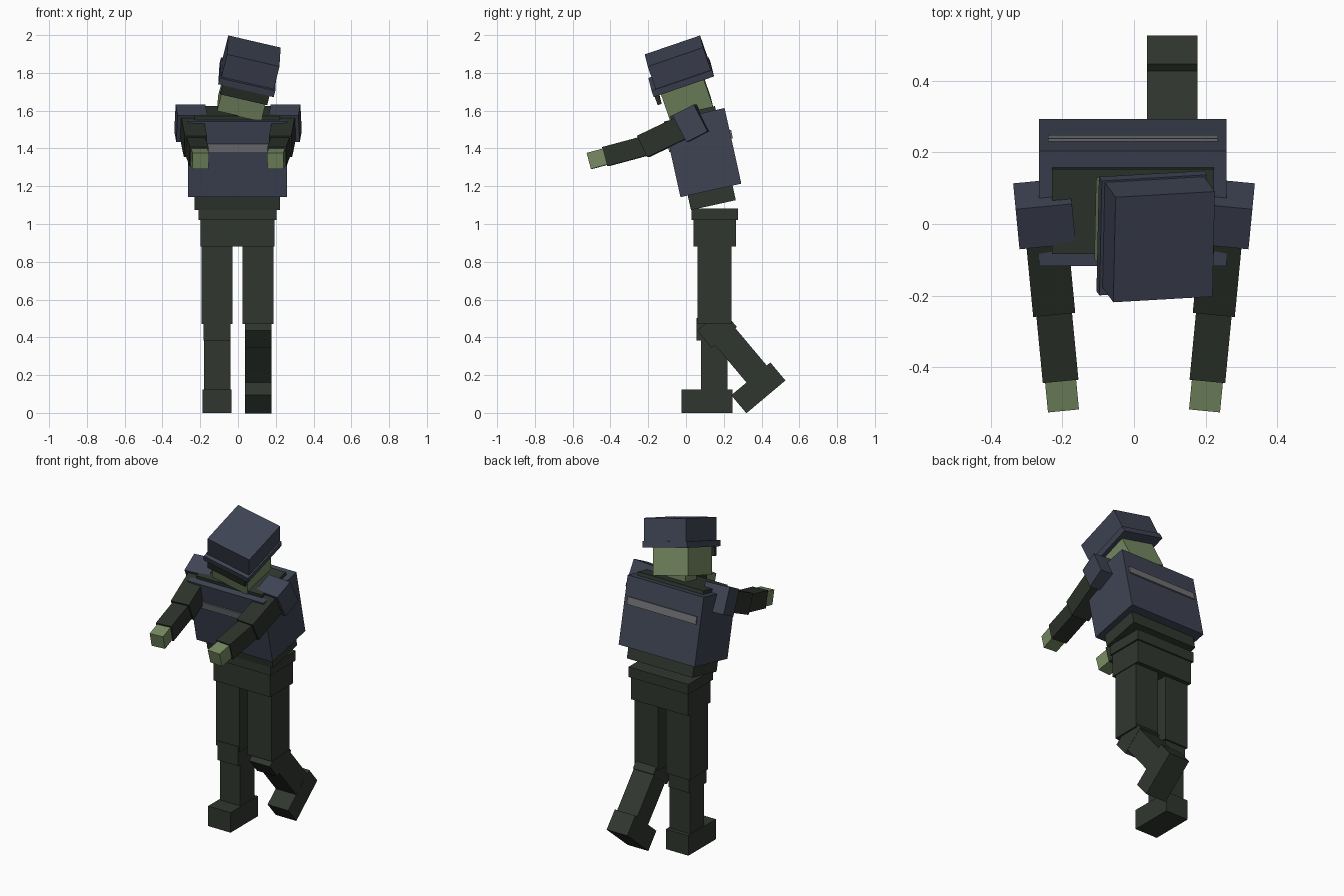
import bpy, bmesh
from math import radians
from mathutils import Matrix, Vector

if "Cube" in bpy.data.objects:
    bpy.data.objects.remove(bpy.data.objects["Cube"])


def material(name, rgb):
    m = bpy.data.materials.new(name)
    lin = [((c / 255 + 0.055) / 1.055) ** 2.4 for c in rgb]
    m.diffuse_color = (*lin, 1)
    m.use_nodes = True
    m.node_tree.nodes["Principled BSDF"].inputs["Base Color"].default_value = m.diffuse_color
    return m


NAVY = material("navy armour", (63, 68, 84))
CLOTH = material("dark green cloth", (48, 55, 47))
SLEEVE = material("dark sleeve", (44, 50, 42))
SKIN = material("green skin", (118, 138, 98))
GREY = material("grey stripe", (112, 113, 117))


def rot(axis, deg):
    return Matrix.Rotation(radians(deg), 4, axis)


def frame(origin, rotation=None):
    return Matrix.Translation(Vector(origin)) @ (rotation or Matrix.Identity(4))


def box(name, mat, x, y, z, at=None):
    """Box from (min, max) ranges along x, y, z inside the frame `at`."""
    bm = bmesh.new()
    bmesh.ops.create_cube(bm, size=1)
    for v in bm.verts:
        v.co = Vector([r[0] if c < 0 else r[1] for c, r in zip(v.co, (x, y, z))])
    mesh = bpy.data.meshes.new(name)
    bm.to_mesh(mesh)
    bm.free()
    mesh.materials.append(mat)
    ob = bpy.data.objects.new(name, mesh)
    ob.matrix_world = at or Matrix.Identity(4)
    bpy.context.collection.objects.link(ob)
    return ob


def sym(w):
    return (-w / 2, w / 2)


# Hips and belt
box("hips", CLOTH, (-0.198, 0.193), (0.04, 0.265), (0.88, 1.03))
box("belt", CLOTH, (-0.208, 0.203), (0.03, 0.275), (1.02, 1.083))

# Legs: one straight, one bent back at the knee
for side, cx, bend in (("left", -0.111, 0), ("right", 0.107, 40)):
    box(side + "_thigh", CLOTH, (cx - 0.083, cx + 0.081), (0.06, 0.24), (0.47, 0.9))
    knee = frame((cx, 0.15, 0.4725), rot('X', bend))
    box(side + "_knee", CLOTH, sym(0.142), (-0.094, 0.08), (-0.09, 0.03), knee)
    box(side + "_shin", CLOTH, sym(0.14), (-0.07, 0.07), (-0.36, 0.0), knee)
    box(side + "_boot", CLOTH, sym(0.155 if bend == 0 else 0.142),
        (-0.175, 0.095), (-0.4725, -0.348), knee)

# Leaning torso with vest and stripes
waist = frame((-0.003, 0.145, 1.10), rot('X', 12.5))
box("shirt", CLOTH, sym(0.452), sym(0.243), (0, 0.51), waist)
vest = frame((-0.003, 0.0875, 1.378), rot('X', 12.5))
box("vest", NAVY, sym(0.524), sym(0.33), sym(0.41), vest)
for name, y in (("front_stripe", -0.167), ("back_stripe", 0.169)):
    box(name, GREY, sym(0.475), (y - 0.0045, y + 0.0045), (0.04, 0.085), vest)

# Arms reaching forward and slightly inward
for side, s in (("left", -1), ("right", 1)):
    yaw = rot('Z', -5.5 * s)
    shoulder = frame((0.25 * s, 0.029, 1.533), yaw)
    pad = shoulder @ rot('X', 27)
    upper = shoulder @ rot('X', 25.5)
    box(side + "_shoulder_pad", NAVY, sym(0.158), sym(0.126), sym(0.16), pad)
    box(side + "_upper_arm", SLEEVE, sym(0.118), (-0.285, 0.04), sym(0.126), upper)
    elbow = frame(upper @ Vector((0, -0.285, 0)), yaw @ rot('X', 15))
    box(side + "_forearm", SLEEVE, sym(0.1), (-0.207, 0.04), sym(0.105), elbow)
    box(side + "_hand", SKIN, sym(0.087), (-0.295, -0.2), sym(0.088), elbow)

# Tilted head; the frame sits at the centre of the helmet top
ax = Vector((0.972, 0.056, -0.2246)).normalized()
az = ax.cross(Vector((0.0226, 0.945, 0.323))).normalized()
ay = az.cross(ax)
turn = Matrix((ax, ay, az)).transposed().to_4x4()
head = frame((0.084, -0.064, 1.916), turn)
box("head", SKIN, sym(0.24), (-0.138, 0.102), (-0.326, -0.1), head)
box("helmet", NAVY, sym(0.285), sym(0.31), (-0.14, 0), head)
box("helmet_brim", NAVY, sym(0.302), (-0.178, 0.16), (-0.166, -0.13), head)
box("visor", SLEEVE, sym(0.257), (-0.173, -0.15), (-0.22, -0.15), head)

# Neck
box("neck", SKIN, (-0.06, 0.07), (-0.02, 0.09), (1.53, 1.66))
